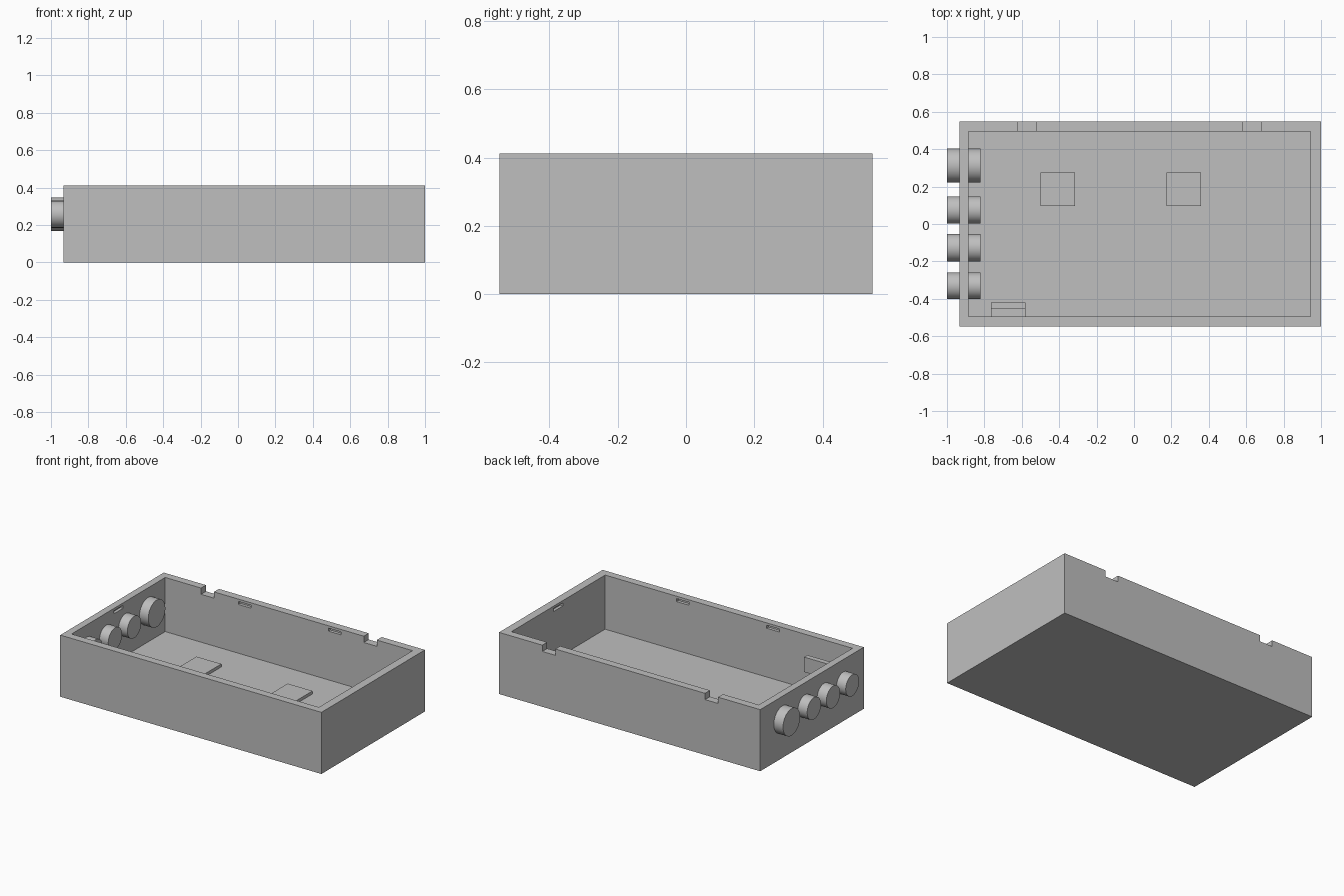
import bpy
import math

if "Cube" in bpy.data.objects:
    bpy.data.objects.remove(bpy.data.objects["Cube"], do_unlink=True)

GREY = (0.52, 0.52, 0.52, 1.0)
grey = bpy.data.materials.new("light grey")
grey.use_nodes = True
grey.diffuse_color = GREY
grey.node_tree.nodes["Principled BSDF"].inputs["Base Color"].default_value = GREY


def finish(obj, name):
    obj.name = name
    obj.data.materials.clear()
    obj.data.materials.append(grey)
    return obj


def box(name, x, y, z):
    """Box from (min, max) ranges along each axis."""
    spans = (x, y, z)
    bpy.ops.mesh.primitive_cube_add(size=1, location=[(a + b) / 2 for a, b in spans])
    obj = bpy.context.object
    obj.scale = [b - a for a, b in spans]
    bpy.ops.object.transform_apply(location=False, rotation=False, scale=True)
    return finish(obj, name)


def cut(target, cutter):
    """Subtract a helper from the target and leave it hidden."""
    cutter.hide_render = True
    cutter.hide_viewport = True
    mod = target.modifiers.new(cutter.name, 'BOOLEAN')
    mod.operation = 'DIFFERENCE'
    mod.solver = 'EXACT'
    mod.object = cutter


def apply_cuts(target, cutters):
    bpy.ops.object.select_all(action='DESELECT')
    bpy.context.view_layer.objects.active = target
    target.select_set(True)
    for mod in list(target.modifiers):
        bpy.ops.object.modifier_apply(modifier=mod.name)
    for cutter in cutters:
        bpy.data.objects.remove(cutter, do_unlink=True)


# Open tray
LEFT, RIGHT, SIDE = -0.885, 0.945, 0.495
FLOOR, TOP = 0.05, 0.412
tray = box("tray", (-0.932, 1), (-0.547, 0.547), (0, TOP))
cutters = [box("cavity", (LEFT, RIGHT), (-SIDE, SIDE), (FLOOR, 0.6))]

# Notches through the rear rim
for x in (-0.572, 0.632):
    cutters.append(box("rim_notch", (x - 0.048, x + 0.048), (SIDE - 0.02, 0.6), (0.37, 0.6)))

# Snap slots in the inner faces of all four walls
SLOT_Z, DEEP = (0.376, 0.396), 0.02
for x in (-0.297, 0.37):
    for s in (-1, 1):
        y = sorted((s * (SIDE - 0.03), s * (SIDE + DEEP)))
        cutters.append(box("long_wall_slot", (x - 0.047, x + 0.047), y, SLOT_Z))
cutters.append(box("end_slot", (LEFT - DEEP, LEFT + 0.03), (-0.048, 0.048), SLOT_Z))
cutters.append(box("end_slot", (RIGHT - 0.03, RIGHT + DEEP), (-0.048, 0.048), SLOT_Z))

for c in cutters:
    cut(tray, c)
apply_cuts(tray, cutters)

# Raised pads on the floor
for x in (-0.408, 0.267):
    box("floor_pad", (x - 0.092, x + 0.092), (0.095, 0.275), (FLOOR - 0.01, 0.07))

# Hook shelf on the front wall: base and upright lip
box("hook_base", (-0.765, -0.58), (-SIDE - 0.01, -0.455), (0.2, 0.235))
box("hook_lip", (-0.765, -0.58), (-0.455, -0.42), (0.2, 0.3))

# Round plugs through the end wall
for y, r in ((0.313, 0.09), (0.075, 0.073), (-0.127, 0.073), (-0.33, 0.071)):
    bpy.ops.mesh.primitive_cylinder_add(vertices=64, radius=r, depth=0.18,
                                        location=(-0.91, y, 0.258),
                                        rotation=(0, math.pi / 2, 0))
    finish(bpy.context.object, "round_plug")
    bpy.ops.object.shade_smooth_by_angle(angle=math.radians(30))
